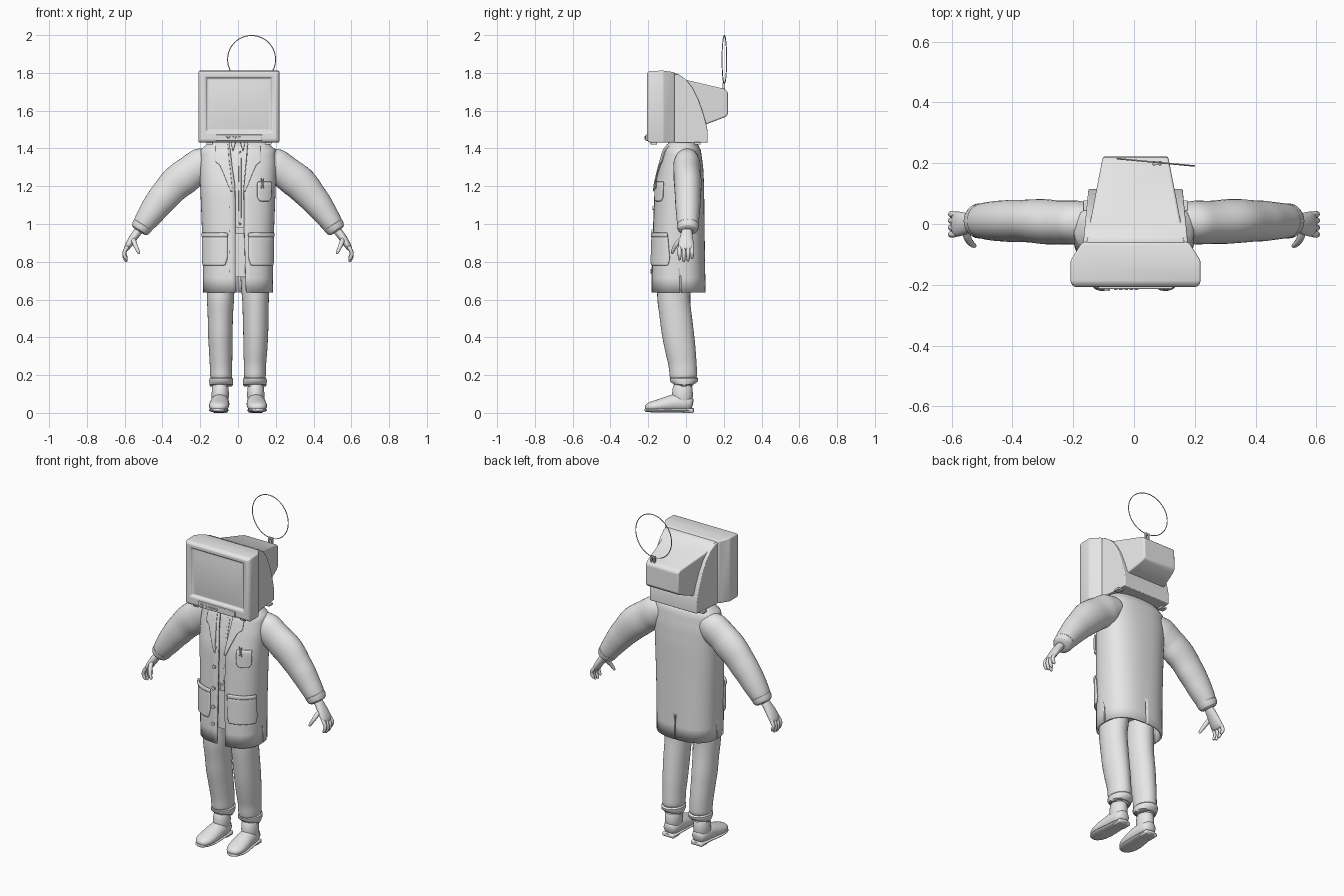
import bpy, bmesh, math, random
from mathutils import Vector

random.seed(4)
cube = bpy.data.objects.get("Cube")
if cube:
    bpy.data.objects.remove(cube, do_unlink=True)

grey = bpy.data.materials.new("plain light grey")
grey.use_nodes = True
grey.diffuse_color = (0.8, 0.8, 0.8, 1)
grey.node_tree.nodes["Principled BSDF"].inputs["Base Color"].default_value = (0.8, 0.8, 0.8, 1)


def add(name, bm, subdiv=0, bevel=0, thick=0, angle=40, fix=True):
    if fix:
        bmesh.ops.recalc_face_normals(bm, faces=bm.faces)
    mesh = bpy.data.meshes.new(name)
    bm.to_mesh(mesh)
    bm.free()
    ob = bpy.data.objects.new(name, mesh)
    bpy.context.collection.objects.link(ob)
    mesh.materials.append(grey)
    bpy.ops.object.select_all(action='DESELECT')
    ob.select_set(True)
    bpy.context.view_layer.objects.active = ob
    bpy.ops.object.shade_smooth_by_angle(angle=math.radians(angle))
    if thick:
        m = ob.modifiers.new("thickness", 'SOLIDIFY')
        m.thickness, m.offset = thick, 0
    if bevel:
        m = ob.modifiers.new("soft edges", 'BEVEL')
        m.width, m.segments, m.angle_limit = bevel, 3, math.radians(25)
    if subdiv:
        ob.modifiers.new("smooth", 'SUBSURF').levels = subdiv
        ob.modifiers["smooth"].render_levels = subdiv
    return ob


def skin(bm, rings, closed=True, caps=True):
    rows = [[bm.verts.new(p) for p in ring] for ring in rings]
    n = len(rows[0])
    for a, b in zip(rows, rows[1:]):
        for i in range(n if closed else n - 1):
            j = (i + 1) % n
            bm.faces.new((a[i], a[j], b[j], b[i]))
    if caps:
        bm.faces.new(rows[0])
        bm.faces.new(rows[-1])


def resample(rows, n):
    out = []
    for a, b in zip(rows, rows[1:]):
        out += [[p + (q - p) * k / n for p, q in zip(a, b)] for k in range(n)]
    return out + [list(rows[-1])]


def loft(name, stations, ref, side=1, folds=0, sides=16, subdiv=1):
    """Elliptical tube through (x, y, z, radius along ref, other radius)."""
    if folds:
        stations = resample(stations, 3)
        for s in stations[2:-2]:
            k = 1 + random.uniform(-folds, folds)
            s[3], s[4] = s[3] * k, s[4] * k
    pts = [Vector((s[0] * side, s[1], s[2])) for s in stations]
    rings = []
    for i, s in enumerate(stations):
        t = (pts[min(i + 1, len(pts) - 1)] - pts[max(i - 1, 0)]).normalized()
        v = t.cross(Vector(ref)).normalized()
        u = v.cross(t)
        angles = [2 * math.pi * k / sides for k in range(sides)]
        rings.append([pts[i] + u * s[3] * math.cos(a) + v * s[4] * math.sin(a) for a in angles])
    bm = bmesh.new()
    skin(bm, rings)
    return add(name, bm, subdiv, angle=65)


def box(name, centre, size, bevel=0.0):
    bm = bmesh.new()
    bmesh.ops.create_cube(bm, size=1)
    bmesh.ops.scale(bm, vec=size, verts=bm.verts)
    bmesh.ops.translate(bm, vec=centre, verts=bm.verts)
    return add(name, bm, bevel=bevel)


# Torso section: height, half width, front y, back y
BODY = [(1.438, .09, -.07, .03), (1.425, .155, -.09, .055), (1.39, .192, -.112, .073),
        (1.3, .198, -.137, .085), (1.2, .194, -.16, .09), (1.0, .186, -.168, .092),
        (.8, .18, -.175, .095), (.5, .177, -.18, .1)]
POWER = 2.5


def section(z):
    for a, b in zip(BODY, BODY[1:]):
        if z >= b[0]:
            f = min(1, max(0, (a[0] - z) / (a[0] - b[0])))
            return [p + (q - p) * f for p, q in zip(a[1:], b[1:])]


def body_point(a, z, off):
    w, front, back = section(z)
    s, c = math.sin(a), math.cos(a)
    ry = (back - front) / 2 + off
    return ((w + off) * math.copysign(abs(s) ** (2 / POWER), s),
            (front + back) / 2 - ry * math.copysign(abs(c) ** (2 / POWER), c), z)


def angle_of(x, z):
    r = min(1, abs(x) / section(z)[0])
    return math.copysign(math.asin(r ** (POWER / 2)), x)


def patch(name, rows, off, thick, cols=8, wrap=0, n=4, subdiv=1):
    """Cloth lying on the torso, from rows of (z, start x, end x)."""
    rings = []
    for z, x0, x1 in resample(rows, n):
        a0, a1 = angle_of(x0, z), angle_of(x1, z) + wrap
        rings.append([body_point(a0 + (a1 - a0) * k / cols, z, off) for k in range(cols + 1)])
    bm = bmesh.new()
    skin(bm, rings, closed=False, caps=False)
    return add(name, bm, subdiv, thick=thick, angle=60)


# Open coat, with vents cut at the sides and back
coat = patch("coat", [(1.438, .05, -.045), (1.425, .05, -.045), (1.39, .048, -.04), (1.3, .04, -.03),
                      (1.2, .03, -.015), (.95, .033, -.013), (.637, .042, -.013)],
             0, .012, cols=56, wrap=2 * math.pi, subdiv=0)
vents = [box("vent_cutter", (x, y, .65), size) for x, y, size in
         ((.18, -.03, (.08, .006, .15)), (-.18, -.03, (.08, .006, .15)), (0, .1, (.006, .08, .24)))]
for cutter in vents:
    m = coat.modifiers.new("vent", 'BOOLEAN')
    m.operation, m.object = 'DIFFERENCE', cutter
bpy.context.view_layer.objects.active = coat
for m in list(coat.modifiers):
    bpy.ops.object.modifier_apply(modifier=m.name)
for cutter in vents:
    bpy.data.objects.remove(cutter, do_unlink=True)

# Clothes under the coat
for name, z0, z1, off in (("shirt", 1.435, .95, -.022), ("trouser_hips", .98, .72, -.026), ("belt", .985, .95, -.018)):
    bm = bmesh.new()
    skin(bm, [[body_point(2 * math.pi * k / 40, z0 + (z1 - z0) * i / 12, off) for k in range(40)] for i in range(13)])
    add(name, bm, angle=60)
box("belt_buckle", (.012, -.153, .967), (.04, .012, .035), .003)
patch("shirt_placket", [(1.39, .004, .02), (.99, .004, .02)], -.02, .005, cols=2)

# Coat trim: lapels, pockets and buttons
for side, label in ((1, "left"), (-1, "right")):
    patch(label + "_lapel", [(1.432, side * .05, side * .11), (1.33, side * .043, side * .115),
                             (1.31, side * .04, side * .09), (1.17, side * .026, side * .036)], .011, .007)
    patch(label + "_shirt_collar", [(1.435, side * .012, side * .04), (1.385, side * .026, side * .03)], -.008, .006, cols=3)
    patch(label + "_hip_pocket", [(.945, side * .05, side * .177), (.82, side * .05, side * .177),
                                  (.78, side * .062, side * .174)], .012, .012)
    patch(label + "_pocket_hem", [(.955, side * .048, side * .177), (.93, side * .048, side * .177)], .015, .012, n=2)
patch("breast_pocket", [(1.225, .095, .168), (1.14, .095, .166), (1.12, .11, .155)], .012, .012)
for i, x in enumerate((.12, .14)):
    loft("pocket_pen", [(x, -.16, 1.18, .005, .005), (x + .02 - .04 * i, -.162, 1.25, .005, .005)], (1, 0, 0), sides=8)
for z in (1.2, 1.085, .96, .85, .75):
    y = body_point(angle_of(-.038, z), z, 0)[1]
    loft("coat_button", [(-.038, y, z, .011, .011), (-.038, y - .013, z, .011, .011)], (1, 0, 0), sides=12, subdiv=0)

# Arms, hands, legs and shoes
X, Y = (1, 0, 0), (0, 1, 0)
for side, label in ((1, "left"), (-1, "right")):
    loft(label + "_sleeve", [(.12, .005, 1.35, .06, .06), (.19, .005, 1.315, .075, .095), (.25, .005, 1.275, .075, .093),
                             (.335, .01, 1.21, .073, .091), (.425, .01, 1.105, .069, .077),
                             (.49, .01, 1.015, .062, .062), (.515, .01, .975, .054, .052)], Y, side, .035)
    loft(label + "_sleeve_cuff", [(.497, .01, 1.005, .05, .05), (.5, .01, 1.0, .063, .06),
                                  (.523, .01, .963, .056, .052), (.525, .01, .96, .03, .03)], Y, side)
    loft(label + "_palm", [(.51, .006, .985, .03, .025), (.538, .004, .95, .029, .022), (.563, 0, .915, .04, .022),
                           (.588, 0, .875, .044, .017), (.595, 0, .86, .034, .01)], Y, side)
    for y, drop in ((-.034, .01), (-.012, 0), (.011, .004), (.032, .018)):
        loft(label + "_finger", [(.578, y, .89, .011, .012), (.603, y, .855, .012, .012), (.603, y, .825 + drop, .011, .011),
                                 (.592, y, .805 + drop, .01, .01), (.588, y, .798 + drop, .004, .004)], Y, side, sides=8)
    loft(label + "_thumb", [(.555, -.02, .925, .015, .015), (.548, -.05, .895, .015, .014), (.535, -.066, .87, .011, .011),
                            (.525, -.072, .847, .009, .009), (.522, -.073, .842, .004, .004)], Y, side, sides=8)
    loft(label + "_trouser_leg", [(.08, -.05, .88, .078, .1), (.088, -.06, .74, .077, .094), (.093, -.066, .6, .073, .089),
                                  (.094, -.043, .42, .067, .086), (.09, -.018, .26, .061, .077),
                                  (.089, -.012, .17, .059, .073)], X, side, .025)
    loft(label + "_trouser_cuff", [(.089, -.011, .19, .05, .065), (.089, -.011, .188, .067, .08), (.089, -.011, .145, .065, .078),
                                   (.089, -.011, .135, .056, .067), (.089, -.011, .15, .045, .05)], X, side)
    loft(label + "_boot_ankle", [(.093, -.015, .17, .045, .052), (.094, -.02, .1, .047, .058), (.095, -.018, .03, .048, .056)], X, side)
    loft(label + "_boot_foot", [(.094, .038, .045, .025, .03), (.094, .02, .05, .046, .044), (.095, -.05, .055, .05, .054),
                                (.098, -.1, .045, .054, .042), (.102, -.16, .035, .056, .033),
                                (.104, -.2, .03, .043, .025), (.105, -.217, .025, .018, .012)], X, side)
    loft(label + "_boot_sole", [(.094, .044, .014, .022, .012), (.094, .03, .014, .046, .014), (.095, -.05, .016, .046, .012),
                                (.102, -.13, .013, .058, .013), (.104, -.2, .015, .046, .012), (.105, -.222, .016, .018, .008)], X, side)
    box(label + "_boot_heel", (side * .094, .008, .012), (.078, .062, .024), .008)

# Television front: rings from the screen outwards and back (y, half width, bottom, top)
HEAD_X = .005
rings = []
for y, w, low, high in ((-.2, .12, 1.53, 1.735), (-.192, .168, 1.495, 1.77), (-.207, .176, 1.487, 1.778),
                        (-.207, .203, 1.442, 1.798), (-.193, .214, 1.431, 1.81), (-.12, .214, 1.431, 1.812),
                        (-.06, .176, 1.431, 1.803)):
    rings.append([(HEAD_X + sx * w, y, z) for sx, z in ((-1, low), (1, low), (1, high), (-1, high))])
bm = bmesh.new()
skin(bm, rings)
add("television_front", bm, bevel=.007)


def side_profile(name, outline, y0, w0, y1, w1, bevel):
    """Outline in y and z, given a width that tapers towards the back."""
    bm = bmesh.new()
    skin(bm, [[(HEAD_X + s * (w0 + (w1 - w0) * (y - y0) / (y1 - y0)), y, z) for y, z in outline] for s in (-1, 1)])
    return add(name, bm, bevel=bevel, angle=35)


side_profile("television_shell", [(-.1, 1.798), (-.04, 1.793), (0, 1.765), (.035, 1.72), (.065, 1.66), (.09, 1.59),
                                  (.108, 1.525), (.115, 1.49), (.115, 1.431), (-.1, 1.431)], -.06, .172, .115, .155, .004)
side_profile("television_tube_housing", [(-.1, 1.802), (-.045, 1.797), (0, 1.763), (.205, 1.715), (.221, 1.7), (.223, 1.58),
                                         (.205, 1.565), (.1, 1.525), (-.1, 1.5)], -.05, .16, .22, .108, .008)

# Control strip, knobs and feet
box("control_strip", (HEAD_X, -.205, 1.457), (.245, .018, .034), .004)
for i in range(5):
    box("control_key", (-.06 + i * .017, -.214, 1.457), (.012, .008, .01), .002)
loft("power_knob", [(-.09, -.21, 1.457, .009, .009), (-.09, -.221, 1.457, .009, .009)], X, sides=14, subdiv=0)
for x in (-.15, .16):
    for y in (-.17, .06):
        box("television_foot", (x, y, 1.427), (.035, .035, .014), .003)

# Loop aerial
for x in (.066, .086):
    box("aerial_post", (x, .2, 1.728), (.009, .014, .045), .002)
box("aerial_clamp", (.076, .2, 1.745), (.028, .012, .01), .002)
curve = bpy.data.curves.new("aerial_loop", 'CURVE')
curve.dimensions, curve.bevel_depth, curve.bevel_resolution = '3D', .0025, 2
spline = curve.splines.new('POLY')
spline.points.add(63)
spline.use_cyclic_u = True
for k, p in enumerate(spline.points):
    a = 2 * math.pi * k / 64
    p.co = (.072 + .127 * math.cos(a), .203 - .012 * math.cos(a), 1.871 + .127 * math.sin(a), 1)
curve.materials.append(grey)
bpy.context.collection.objects.link(bpy.data.objects.new("aerial_loop", curve))
